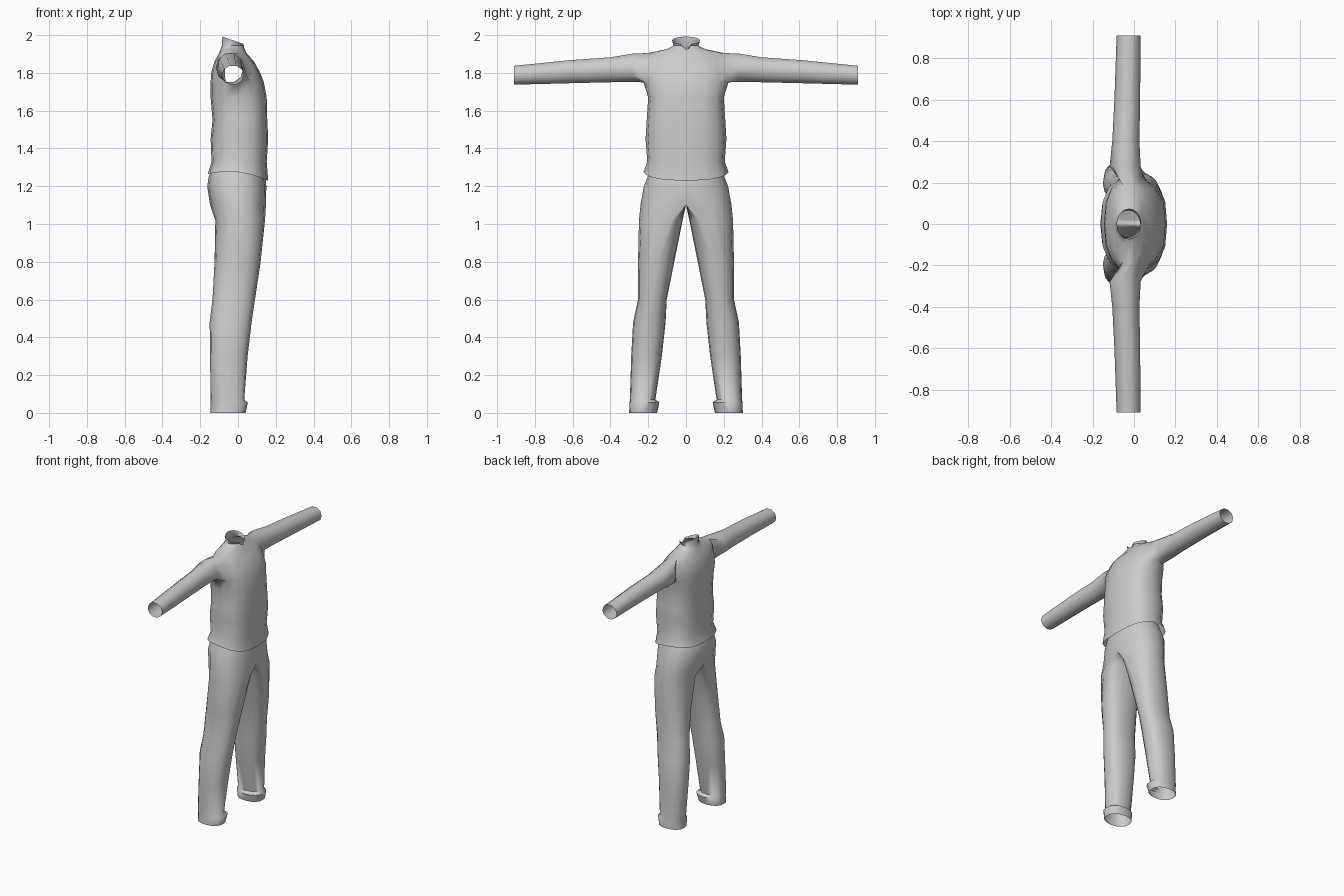
import bpy, bmesh
from math import sin, cos, pi, radians

N = 16  # points round each body and leg section

if "Cube" in bpy.data.objects:
    bpy.data.objects.remove(bpy.data.objects["Cube"])

cloth = bpy.data.materials.new("grey cloth")
cloth.use_nodes = True
GREY = (0.6, 0.6, 0.6, 1)
cloth.diffuse_color = GREY
cloth.node_tree.nodes["Principled BSDF"].inputs["Base Color"].default_value = GREY


def power(v, e):
    return (1 if v > 0 else -1) * abs(v) ** e if abs(v) > 1e-6 else 0.0


def skin(bm, rings):
    """Join neighbouring rings of vertices with quads."""
    grid = [[bm.verts.new(p) for p in ring] for ring in rings]
    faces = []
    for a, b in zip(grid, grid[1:]):
        n = len(a)
        faces.append([bm.faces.new((a[i], a[(i + 1) % n], b[(i + 1) % n], b[i]))
                      for i in range(n)])
    return grid, faces


def finish(bm, name):
    bmesh.ops.recalc_face_normals(bm, faces=bm.faces[:])
    mesh = bpy.data.meshes.new(name)
    bm.to_mesh(mesh)
    bm.free()
    mesh.materials.append(cloth)
    ob = bpy.data.objects.new(name, mesh)
    bpy.context.collection.objects.link(ob)
    bpy.ops.object.select_all(action="DESELECT")
    ob.select_set(True)
    bpy.context.view_layer.objects.active = ob
    bpy.ops.object.shade_smooth_by_angle(angle=radians(60))
    return ob


# Shirt: height, back x, front x, half width, squareness
body = [
    (1.25, -.16, .16, .225, .75),
    (1.33, -.14, .152, .205, .75),
    (1.45, -.145, .16, .214, .75),
    (1.55, -.135, .155, .208, .75),
    (1.67, -.145, .152, .2, .75),
    (1.75, -.145, .137, .225, .8),
    (1.80, -.142, .118, .23, .85),
    (1.86, -.125, .085, .225, .9),
    (1.905, -.1, .045, .2, 1),
    (1.926, -.093, .036, .1, 1),
    (1.945, -.085, .03, .066, 1),
    (1.98, -.083, .034, .074, 1),
]
rings = []
for z, x0, x1, w, e in body:
    cx, rx = (x0 + x1) / 2, (x1 - x0) / 2
    rings.append([[cx + rx * power(cos(2 * pi * i / N), e),
                   w * power(sin(2 * pi * i / N), e), z] for i in range(N)])
for p in rings[0]:  # curved hem
    p[2] = 1.275 - .11 * p[0] - 1.1 * p[0] ** 2
for p in rings[-1]:  # sloping collar
    p[2] = 1.972 - .35 * (p[0] + .025)
rings[-1][0][2] = 1.915  # notch at the throat
rings[-2][0][2] = 1.905

bm = bmesh.new()
grid, faces = skin(bm, rings)

# Sleeves: distance out, back x, front x, bottom, top
sleeve = [
    (.28, -.118, .032, 1.748, 1.906),
    (.4, -.105, .026, 1.747, 1.886),
    (.62, -.094, .03, 1.742, 1.87),
    (.91, -.084, .031, 1.735, 1.84),
]
SIDES = 10
for side, col in ((1, N // 4), (-1, 3 * N // 4)):
    hole = [faces[r][c] for r in (5, 6, 7) for c in (col - 1, col)]
    rim = [e for e in {e for f in hole for e in f.edges}
           if sum(f in hole for f in e.link_faces) == 1]
    bmesh.ops.delete(bm, geom=hole, context="FACES")
    rim = [e for e in rim if e.is_valid]
    tube = []
    for y, x0, x1, z0, z1 in sleeve:
        tube.append([((x0 + x1) / 2 + (x1 - x0) / 2 * cos(2 * pi * i / SIDES),
                      side * y,
                      (z0 + z1) / 2 + (z1 - z0) / 2 * sin(2 * pi * i / SIDES))
                     for i in range(SIDES)])
    arm, _ = skin(bm, tube)
    cuff = [bm.edges.get((arm[0][i], arm[0][(i + 1) % SIDES])) for i in range(SIDES)]
    bmesh.ops.bridge_loops(bm, edges=rim + cuff)
finish(bm, "shirt")

# Trousers, one half: height, back x, front x, inner y, outer y, centre blend
leg = [
    (1.30, -.135, .135, 0, .19, 0),
    (1.25, -.155, .146, 0, .203, 0),
    (1.2, -.163, .15, 0, .223, 0),
    (1.1, -.148, .148, 0, .241, 0),
    (1.02, -.12, .143, .018, .249, .25),
    (.8, -.124, .12, .062, .254, .45),
    (.6, -.135, .09, .102, .254, .5),
    (.48, -.15, .072, .108, .28, .5),
    (.3, -.148, .051, .128, .29, .5),
    (.07, -.145, .033, .162, .297, .5),
    (.055, -.145, .052, .141, .299, .5),
    (0, -.145, .04, .153, .301, .5),
]
rings = []
for z, x0, x1, y0, y1, k in leg:
    cx, rx, cy = (x0 + x1) / 2, (x1 - x0) / 2, y0 + (y1 - y0) * k
    ring = []
    for i in range(N):
        c, s = cos(2 * pi * i / N), sin(2 * pi * i / N)
        reach = y1 - cy if s > 0 else cy - y0
        ring.append((cx + rx * power(c, .85), cy + reach * power(s, .85), z))
    rings.append(ring)
bm = bmesh.new()
skin(bm, rings)
# Open the middle so that both halves share one seat
middle = [f for f in bm.faces if all(abs(v.co.y) < 1e-4 for v in f.verts)]
bmesh.ops.delete(bm, geom=middle, context="FACES")
trousers = finish(bm, "trousers")
mirror = trousers.modifiers.new("other leg", "MIRROR")
mirror.use_axis = (False, True, False)
mirror.merge_threshold = .001
